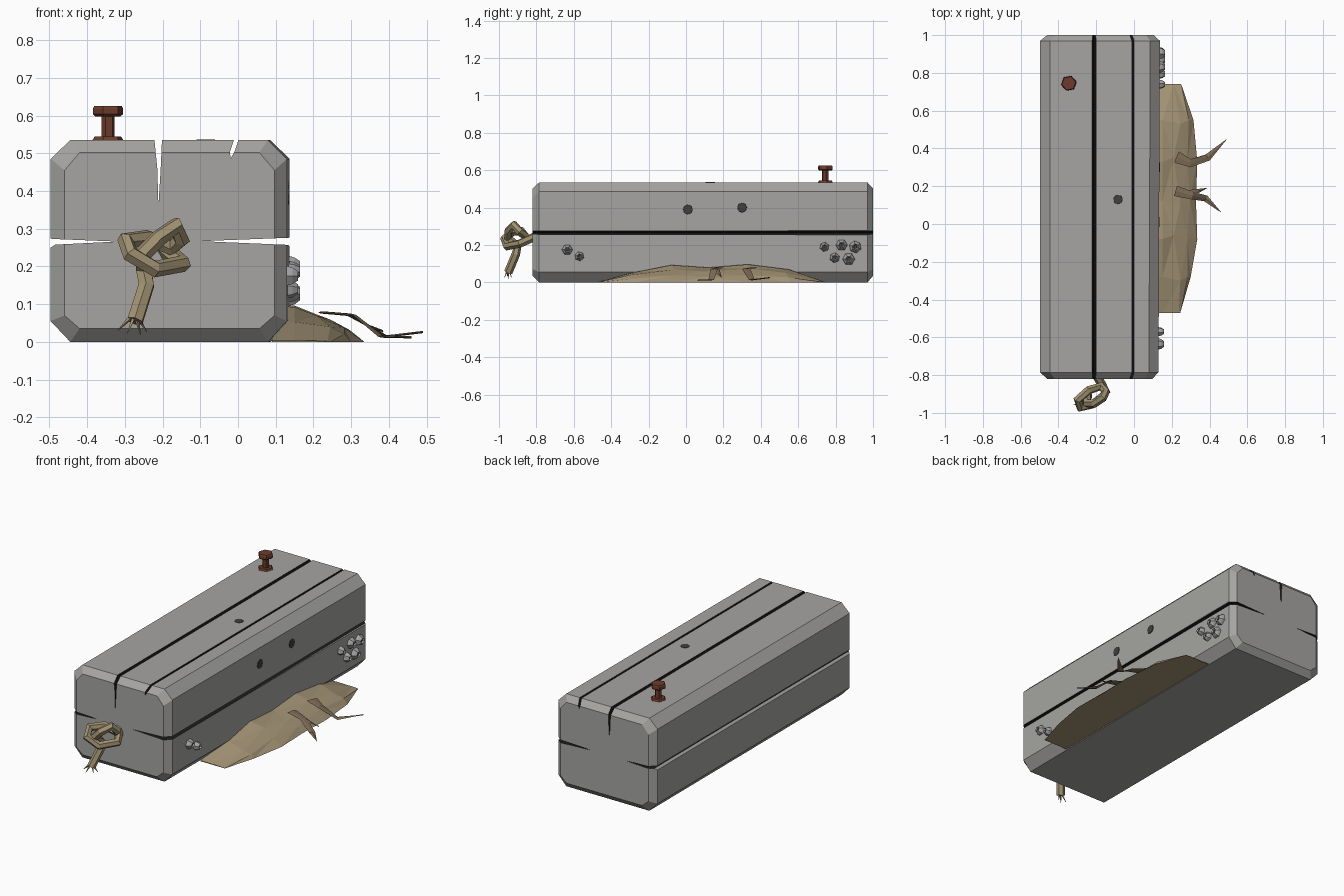
import bpy, bmesh, math
from mathutils import Vector, Matrix

if "Cube" in bpy.data.objects:
    bpy.data.objects.remove(bpy.data.objects["Cube"])


def material(name, rgb):
    m = bpy.data.materials.new(name)
    m.diffuse_color = (*rgb, 1)
    m.use_nodes = True
    m.node_tree.nodes["Principled BSDF"].inputs["Base Color"].default_value = m.diffuse_color
    return m


STONE = material("stone grey", (0.38, 0.375, 0.36))
DARK = material("crack black", (0.012, 0.012, 0.013))
HOLE = material("hole dark grey", (0.05, 0.05, 0.053))
SHELL = material("shell grey", (0.38, 0.38, 0.38))
RUST = material("rust brown", (0.15, 0.046, 0.025))
SAND = material("sand tan", (0.37, 0.295, 0.18))
ROPE = material("rope tan", (0.36, 0.29, 0.17))
WEED = material("weed brown", (0.21, 0.15, 0.095))


def finish(name, bm, *mats):
    bmesh.ops.recalc_face_normals(bm, faces=bm.faces)
    me = bpy.data.meshes.new(name)
    bm.to_mesh(me)
    bm.free()
    ob = bpy.data.objects.new(name, me)
    bpy.context.collection.objects.link(ob)
    for m in mats:
        me.materials.append(m)
    return ob


def loft(bm, rings, caps=True):
    """Skin a list of equally long closed rings of points."""
    loops = [[bm.verts.new(p) for p in ring] for ring in rings]
    n = len(loops[0])
    for a, b in zip(loops, loops[1:]):
        for i in range(n):
            j = (i + 1) % n
            bm.faces.new((a[i], a[j], b[j], b[i]))
    if caps:
        bm.faces.new(loops[0])
        bm.faces.new(loops[-1])
    return bm


def turned(bm, origin, axis, profile, sides=6, spin=0.0):
    """Low-sided turned form from (radius, height) pairs along an axis."""
    rot = Vector(axis).to_track_quat('Z', 'Y')
    rings = []
    for r, h in profile:
        rings.append([Vector(origin) + rot @ Vector((
            r * math.cos(spin + math.tau * i / sides),
            r * math.sin(spin + math.tau * i / sides), h)) for i in range(sides)])
    return loft(bm, rings)


# Stone block: chamfered octagonal section with chamfered ends
outer = [(-.445, 0), (.083, 0), (.133, .055), (.133, .485),
         (.082, .535), (-.445, .535), (-.497, .485), (-.497, .055)]
inner = [(-.42, .035), (.06, .035), (.10, .07), (.10, .455),
         (.06, .502), (-.42, .502), (-.46, .455), (-.46, .07)]


def section(pts, y):
    return [(x + (0.004 * y if x > 0 else 0), y, z) for x, z in pts]


block = finish("stone_block", loft(bmesh.new(), [
    section(inner, -.82), section(outer, -.785),
    section(outer, .97), section(inner, 1.0)]), STONE, DARK)

# Cracks cut along the whole length: (section, material slot)
cuts = [
    ([(.16, .238), (.16, .290), (.118, .267)], 0),
    ([(-.52, .235), (-.52, .290), (-.478, .262)], 0),
    ([(.16, .256), (.16, .277), (-.10, .267)], 1),
    ([(-.52, .256), (-.52, .274), (-.32, .266)], 1),
    ([(-.223, .55), (-.201, .55), (-.205, .46), (-.211, .36), (-.214, .46)], 1),
    ([(-.006, .55), (.006, .55), (-.009, .505), (-.020, .485), (-.021, .505)], 1),
]
for pts, slot in cuts:
    bm = loft(bmesh.new(), [[(x, y, z) for x, z in pts] for y in (-1.2, 1.3)])
    for f in bm.faces:
        f.material_index = slot
    cutter = finish("crack_cutter", bm, STONE, DARK)
    cutter.hide_render = True
    mod = block.modifiers.new("crack", 'BOOLEAN')
    mod.operation = 'DIFFERENCE'
    mod.solver = 'EXACT'
    mod.object = cutter
    bpy.context.view_layer.objects.active = block
    bpy.ops.object.modifier_apply(modifier=mod.name)
    bpy.data.objects.remove(cutter)

# Small pock marks as thin plates
bm = bmesh.new()
turned(bm, (-.085, .13, .533), (0, 0, 1), [(.026, 0), (.024, .004)], 8)
for y, z in ((.01, .39), (.30, .40)):
    turned(bm, (.131 + .004 * y, y, z), (1, 0, 0), [(.027, 0), (.025, .005)], 8)
finish("pock_marks", bm, HOLE)

# Barnacles: hollow six-sided cones with a dark mouth
spots = [(-.635, .175, .030), (-.57, .14, .026), (.74, .19, .026), (.832, .20, .032),
         (.905, .19, .034), (.795, .132, .028), (.87, .125, .034)]
bm, mouth = bmesh.new(), bmesh.new()
for i, (y, z, r) in enumerate(spots):
    o = (.131 + .004 * y, y, z)
    turned(bm, o, (1, 0, 0), [(r, 0), (r * .85, .016), (r * .5, .030), (r * .32, .020)], 6, i * .7)
    turned(mouth, o, (1, 0, 0), [(r * .3, .019), (r * .28, .022)], 6, i * .7)
finish("barnacles", bm, SHELL)
finish("barnacle_mouths", mouth, HOLE)

# Rusty bolt: flange, shaft and hexagonal head
bm = bmesh.new()
for prof in ([(.044, .532), (.036, .544)], [(.018, .54), (.018, .605)],
             [(.034, .598), (.041, .604), (.041, .618), (.037, .626)]):
    turned(bm, (-.345, .745, 0), (0, 0, 1), prof, 6, .2)
finish("bolt", bm, RUST)

# Sand drift against the side: (y, outer x, crest height)
drift = [(-.47, .245, .004), (-.28, .30, .055), (-.08, .335, .096), (.12, .328, .082),
         (.33, .335, .100), (.55, .315, .072), (.74, .25, .004)]
rings = []
for i, (y, x, h) in enumerate(drift):
    mid = .22 + (.025 if i % 2 else -.01)
    rings.append([(.09, y, 0), (.09, y, h), (.15, y, h * .96),
                  (mid, y + .02 * (-1) ** i * (0 < i < 6), h * .72),
                  ((mid + x) / 2 + .01, y, h * .38), (x, y, 0)])
bm = loft(bmesh.new(), rings)
bmesh.ops.triangulate(bm, faces=[f for f in bm.faces if f.normal.z > -.9 and len(f.verts) == 4])
finish("sand_drift", bm, SAND)

# Weeds: flat tapering blades given as (x, y, z, half width)
blades = [
    [(.225, .355, .078, .032), (.30, .322, .072, .022), (.39, .352, .014, .019), (.49, .448, .026, .001)],
    [(.22, .175, .078, .028), (.31, .150, .070, .020), (.38, .135, .014, .017), (.46, .063, .012, .001)],
    [(.29, .165, .072, .014), (.34, .175, .045, .011), (.385, .19, .028, .001)],
]
for k, pts in enumerate(blades):
    bm = bmesh.new()
    rings = []
    for i, (x, y, z, w) in enumerate(pts):
        a, b = pts[max(i - 1, 0)], pts[min(i + 1, len(pts) - 1)]
        d = Vector((b[0] - a[0], b[1] - a[1], 0)).normalized()
        side = Vector((-d.y, d.x, 0)) * w
        c = Vector((x, y, z))
        t = Vector((0, 0, .003))
        rings.append([c - side, c + t, c + side, c - t])
    finish(f"weed_blade_{k + 1}", loft(bm, rings), WEED)

# Knotted rope on the front end
path = [(-.20, -.80, .25), (-.17, -.85, .225), (-.147, -.89, .207), (-.22, -.955, .193),
        (-.285, -.972, .232), (-.298, -.93, .268), (-.24, -.88, .275), (-.175, -.86, .25),
        (-.150, -.89, .272), (-.165, -.92, .308), (-.21, -.95, .275), (-.25, -.95, .235),
        (-.25, -.90, .195), (-.243, -.91, .15), (-.273, -.95, .055)]
cu = bpy.data.curves.new("rope_knot", 'CURVE')
cu.dimensions = '3D'
cu.bevel_depth = .023
cu.bevel_resolution = 1
cu.use_fill_caps = True
sp = cu.splines.new('POLY')
sp.points.add(len(path) - 1)
for p, co in zip(sp.points, path):
    p.co = (*co, 1)
sp.use_smooth = False
cu.materials.append(ROPE)
rope = bpy.data.objects.new("rope_knot", cu)
bpy.context.collection.objects.link(rope)
bpy.context.view_layer.objects.active = rope
rope.select_set(True)
bpy.ops.object.convert(target='MESH')

# Frayed strands at the rope's end
bm = bmesh.new()
for dx, dy, dz in ((-.035, -.005, -.035), (-.012, -.012, -.03), (.01, 0, -.04), (.02, .01, -.03)):
    base = Vector((-.273 + dx * .4, -.95 + dy * .5, .062))
    turned(bm, base, (dx, dy, dz), [(.006, 0), (.004, .02), (.0006, .045)], 4)
finish("rope_fray", bm, ROPE)
